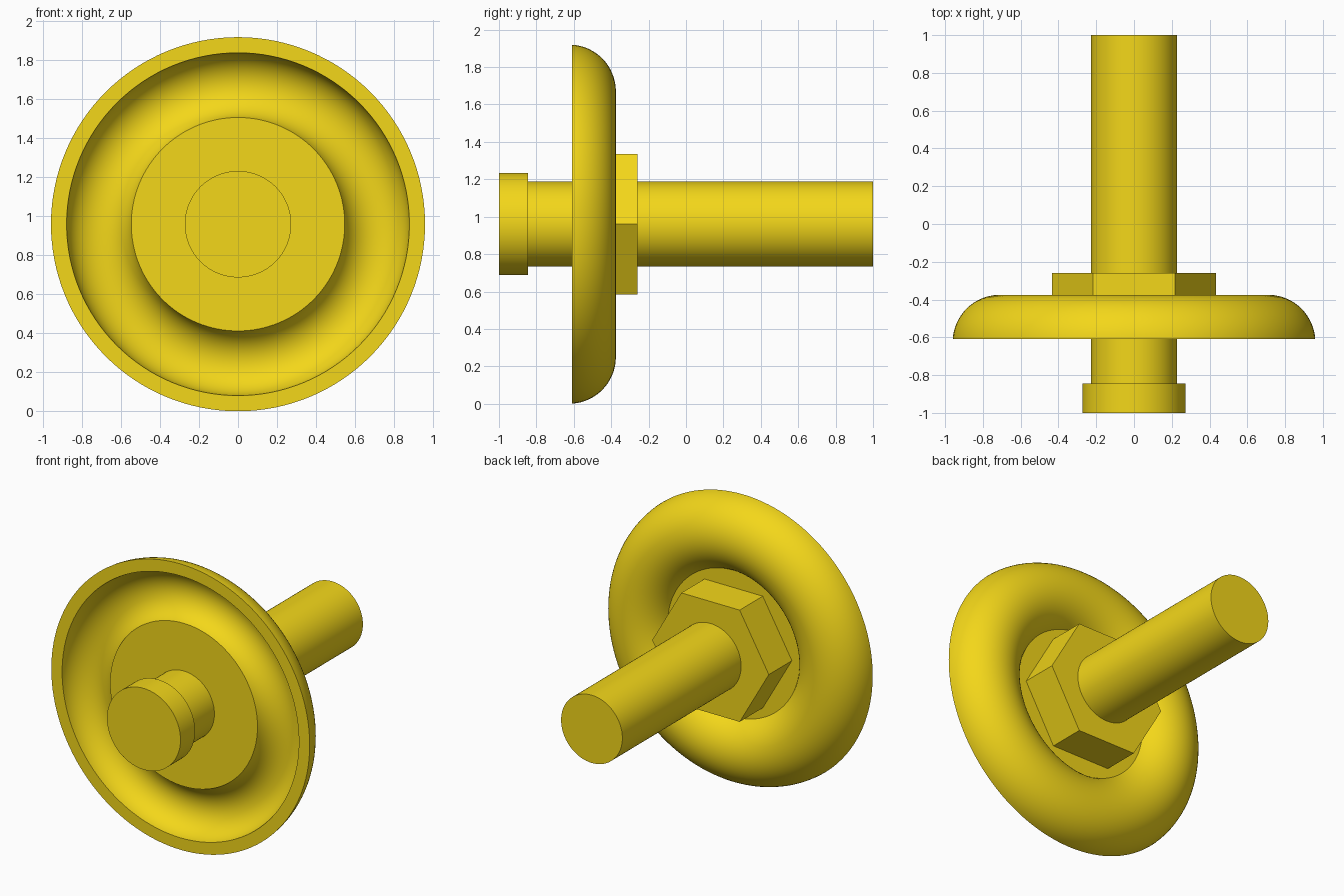
import bpy, bmesh
from math import sin, cos, pi, asin, radians, sqrt
from mathutils import Matrix

if "Cube" in bpy.data.objects:
    bpy.data.objects.remove(bpy.data.objects["Cube"])

AXIS_Z = 0.96

yellow = bpy.data.materials.new("yellow")
yellow.diffuse_color = (0.9, 0.68, 0.01, 1)
yellow.use_nodes = True
yellow.node_tree.nodes["Principled BSDF"].inputs["Base Color"].default_value = yellow.diffuse_color


def finish(bm, name, smooth=True):
    bmesh.ops.remove_doubles(bm, verts=bm.verts, dist=1e-5)
    bmesh.ops.recalc_face_normals(bm, faces=bm.faces)
    bm.transform(Matrix.Translation((0, 0, AXIS_Z)))
    me = bpy.data.meshes.new(name)
    bm.to_mesh(me)
    bm.free()
    me.materials.append(yellow)
    ob = bpy.data.objects.new(name, me)
    bpy.context.collection.objects.link(ob)
    if smooth:
        bpy.context.view_layer.objects.active = ob
        ob.select_set(True)
        bpy.ops.object.shade_smooth_by_angle(angle=radians(30))
        ob.select_set(False)
    return ob


def lathe(name, profile, steps=128):
    """Revolve (radius, y) points around the y axis."""
    bm = bmesh.new()
    verts = [bm.verts.new((r, y, 0)) for r, y in profile]
    edges = [bm.edges.new(pair) for pair in zip(verts, verts[1:])]
    bmesh.ops.spin(bm, geom=verts + edges, cent=(0, 0, 0), axis=(0, 1, 0),
                   angle=2 * pi, steps=steps)
    return finish(bm, name)


def cylinder(name, radius, y0, y1, sides=96, smooth=True):
    bm = bmesh.new()
    bmesh.ops.create_cone(bm, cap_ends=True, segments=sides, radius1=radius,
                          radius2=radius, depth=y1 - y0)
    bm.transform(Matrix.Translation((0, (y0 + y1) / 2, 0))
                 @ Matrix.Rotation(pi / 2, 4, 'X'))
    if sides == 6:  # put hexagon corners on the x axis
        bm.transform(Matrix.Rotation(radians(30), 4, 'Y'))
    return finish(bm, name, smooth)


def arc(radius, y_start, y_end, n=28):
    """Arc from the outer side over the crest to the inner side."""
    a0 = asin((y_start - CY) / radius)
    a1 = pi - asin((y_end - CY) / radius)
    return [(CR + radius * cos(a0 + (a1 - a0) * i / n),
             CY + radius * sin(a0 + (a1 - a0) * i / n)) for i in range(n + 1)]


# Dished flange: half-ring shell with a recessed flat centre
CR, CY = 0.71, -0.625
RIM, WEB_BACK, WEB_FRONT = -0.61, -0.505, -0.575
outer = arc(0.25, RIM, WEB_BACK)
inner = arc(0.17, RIM, WEB_FRONT)
lathe("dished_flange",
      [(0, WEB_FRONT)] + inner[::-1] + outer + [(0, WEB_BACK)])

# Shaft and end collar
cylinder("shaft", 0.2275, -0.9, 1.0)
cylinder("end_collar", 0.273, -1.0, -0.845)

# Hexagonal nut
cylinder("hex_nut", 0.433, -0.53, -0.26, sides=6, smooth=False)
